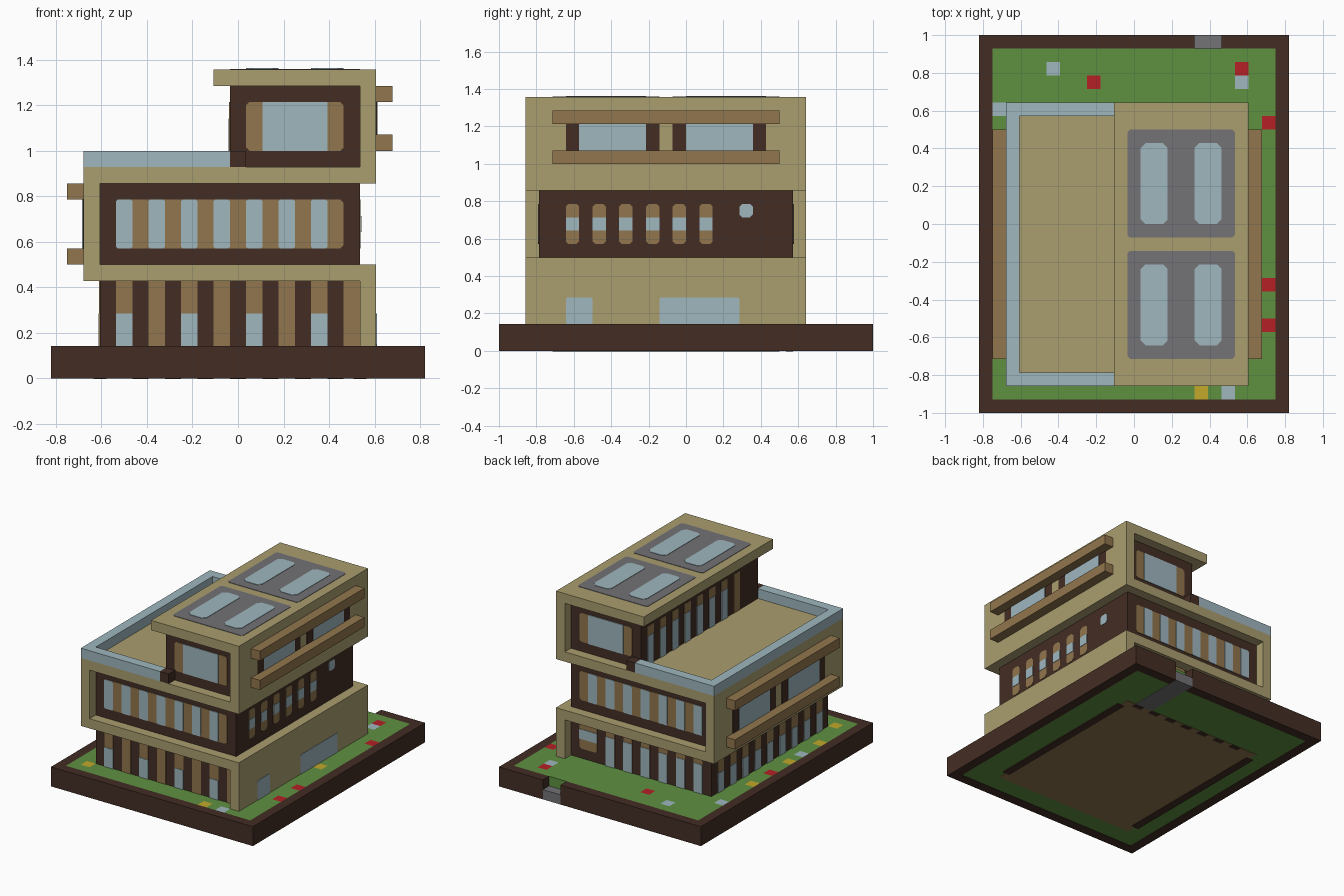
import bpy, bmesh
from mathutils import Vector

if "Cube" in bpy.data.objects:
    bpy.data.objects.remove(bpy.data.objects["Cube"])

U = 1 / 14                          # one building module
ORIGIN = Vector((-11.5, -14, 0))    # plan corner, in modules


def material(name, hex_code):
    srgb = [int(hex_code[i:i + 2], 16) / 255 for i in (0, 2, 4)]
    lin = [((c + 0.055) / 1.055) ** 2.4 for c in srgb] + [1]
    m = bpy.data.materials.new(name)
    m.use_nodes = True
    m.diffuse_color = lin
    m.node_tree.nodes["Principled BSDF"].inputs["Base Color"].default_value = lin
    return m


DARK = material("dark_timber", "432d24")
TAN = material("tan_render", "aa9e6f")
WOOD = material("light_wood", "91764d")
GLASS = material("pale_blue_glass", "9fb7bf")
GREEN = material("grass_green", "5f9141")
GREY = material("grey", "737376")
RED = material("flower_red", "b52025")
YELLOW = material("flower_yellow", "c2a82b")


def finish(name, bm, mats):
    bmesh.ops.recalc_face_normals(bm, faces=bm.faces)
    mesh = bpy.data.meshes.new(name)
    bm.to_mesh(mesh)
    bm.free()
    for m in mats:
        mesh.materials.append(m)
    ob = bpy.data.objects.new(name, mesh)
    bpy.context.collection.objects.link(ob)
    return ob


def box(name, x, y, z, mat):
    """Box from module ranges along each axis."""
    bm = bmesh.new()
    bmesh.ops.create_cube(bm, size=1)
    for v in bm.verts:
        p = [(r[0] + r[1]) / 2 + c * (r[1] - r[0]) for r, c in zip((x, y, z), v.co)]
        v.co = (Vector(p) + ORIGIN) * U
    return finish(name, bm, [mat])


def plate(name, axis, at, side, u, v, mat, layer=1, cut=0.0):
    """Thin panel on a wall; u and v are the two remaining axes in order."""
    bm = bmesh.new()
    outline = []
    for (a, sa), (b, sb), flip in (((u[0], 1), (v[0], 1), 0), ((u[1], -1), (v[0], 1), 1),
                                   ((u[1], -1), (v[1], -1), 0), ((u[0], 1), (v[1], -1), 1)):
        pair = [(a, b + sb * cut), (a + sa * cut, b)] if cut else [(a, b)]
        outline += pair[::-1] if flip else pair
    verts = []
    for p in outline:
        co = list(p)
        co.insert(axis, at)
        verts.append(bm.verts.new((Vector(co) + ORIGIN) * U))
    face = bm.faces.new(verts)
    new = bmesh.ops.extrude_face_region(bm, geom=[face], use_keep_orig=True)["geom"]
    step = Vector((0, 0, 0))
    step[axis] = side * 0.003 * layer
    bmesh.ops.translate(bm, vec=step, verts=[g for g in new if isinstance(g, bmesh.types.BMVert)])
    return finish(name, bm, [mat])


X, Y, Z = 0, 1, 2
CUT = 0.2

# Plinth rim, open at the back for the path
box("rim_front", (0, 23), (0, 1), (0, 2), DARK)
box("rim_right", (0, 1), (1, 28), (0, 2), DARK)
box("rim_left", (22, 23), (1, 28), (0, 2), DARK)
box("rim_back_a", (1, 16), (27, 28), (0, 2), DARK)
box("rim_back_b", (18, 22), (27, 28), (0, 2), DARK)
box("path", (16, 18), (22, 28), (0, 1), GREY)
box("lawn_bed", (1, 22), (1, 27), (0.05, 0.9), GREEN)
plate("ground_floor_underside", Z, 0.05, -1, (3, 19), (3, 22), WOOD)
plate("left_wall_footing", Z, 0.05, -1, (18.6, 19.4), (4, 21), DARK, 2)
plate("right_wall_footing", Z, 0.05, -1, (2.6, 3.4), (4, 21), DARK, 2)
for i in range(5, 18, 2):
    plate("back_footing", Z, 0.05, -1, (i, i + 1), (21.5, 22), DARK, 2)

# Lawn with sunken beds and flush flowers, by cell
HOLES = [(1, 3, 26, 27), (2, 3, 25, 26), (9, 11, 26, 27), (9, 11, 23, 25), (6, 7, 23, 24),
         (21, 22, 25, 27), (1, 2, 1, 3), (1, 2, 21, 22), (9, 10, 1, 2), (12, 13, 1, 2),
         (21, 22, 1, 2), (21, 22, 8, 9), (16, 18, 23, 27)]
FLOWERS = {1: [(19, 25), (8, 24), (21, 21), (21, 9), (21, 6), (1, 14)],
           2: [(16, 1), (1, 6), (1, 11), (1, 17), (20, 14), (2, 2)],
           3: [(19, 24), (5, 25), (18, 1), (1, 22), (1, 9)]}
bm = bmesh.new()
grid = [[bm.verts.new((Vector((i, j, 2)) + ORIGIN) * U) for j in range(1, 28)] for i in range(1, 23)]
sunken = []
for i in range(21):
    for j in range(26):
        f = bm.faces.new((grid[i][j], grid[i + 1][j], grid[i + 1][j + 1], grid[i][j + 1]))
        cell = (i + 1, j + 1)
        for index, cells in FLOWERS.items():
            if cell in cells:
                f.material_index = index
        if any(a <= cell[0] < b and c <= cell[1] < d for a, b, c, d in HOLES):
            sunken.append(f)
new = bmesh.ops.extrude_face_region(bm, geom=sunken)["geom"]
bmesh.ops.translate(bm, vec=(0, 0, -1.05 * U), verts=[g for g in new if isinstance(g, bmesh.types.BMVert)])
for f in bm.faces:
    if abs(f.normal.z) < 0.5:
        f.material_index = 0
lawn = finish("lawn", bm, [GREEN, RED, YELLOW, GLASS])

# Storeys, slabs and side walls
box("ground_storey", (3, 19), (3, 22), (1, 6), DARK)
box("middle_storey", (3, 19), (3, 22), (7, 12), DARK)
box("top_storey", (11, 19), (3, 22), (13, 18), DARK)
box("first_slab", (2, 20), (2, 23), (6, 7), TAN)
box("second_slab", (2, 20), (2, 23), (12, 13), TAN)
box("roof_slab", (10, 20), (2, 23), (18, 19), TAN)
box("ground_side_wall", (19, 20), (2, 23), (1, 6), TAN)
box("middle_side_wall", (2, 3), (2, 23), (7, 12), TAN)
box("top_side_wall", (19, 20), (2, 23), (13, 18), TAN)

# Terrace parapet with dark end blocks
box("parapet_side", (2, 3), (2, 23), (13, 14), GLASS)
for name, y in (("front", (2, 3)), ("back", (22, 23))):
    box("parapet_" + name, (3, 11), y, (13, 14), GLASS)
    box("parapet_end_" + name, (11, 12), y, (13, 14), DARK)

# Beams and wide windows on the two outer walls
for name, beam, wall, side, low, high in (("top", (20, 21), 20, 1, 14, 18),
                                          ("middle", (1, 2), 2, -1, 7, 12)):
    box(name + "_lower_beam", beam, (4, 21), (low, low + 1), WOOD)
    box(name + "_upper_beam", beam, (4, 21), (high - 1, high), WOOD)
    for y in (5, 13):
        plate(name + "_window_frame", X, wall, side, (y, y + 7), (low + 1, high - 1), DARK)
        plate(name + "_window", X, wall, side, (y + 1, y + 6), (low + 1, high - 1), GLASS, 2)

# Front and back window bands
for name, y, side in (("front", 3, -1), ("back", 22, 1)):
    plate(name + "_middle_panel", Y, y, side, (4, 18), (8, 11), WOOD, 1, CUT)
    for x in range(4, 18, 2):
        plate(name + "_middle_window", Y, y, side, (x, x + 1), (8, 11), GLASS, 2, 0.1)
    plate(name + "_top_panel", Y, y, side, (12, 18), (14, 17), WOOD, 1, CUT)
    plate(name + "_top_window", Y, y, side, (13, 17), (14, 17), GLASS, 2)

# Ground storey strips and windows
for x in range(4, 19, 2):
    plate("front_strip", Y, 3, -1, (x, x + 1), (2, 6), WOOD)
    if x % 4 == 0:
        plate("front_window", Y, 3, -1, (x, x + 1), (2, 4), GLASS, 2)
for x in range(4, 15, 2):
    plate("back_strip", Y, 22, 1, (x, x + 1), (2, 6), WOOD)
    plate("back_window", Y, 22, 1, (x, x + 1), (2, 5), GLASS, 2)
plate("back_door_frame", Y, 22, 1, (16, 18), (3, 6), WOOD, 1, CUT)
plate("back_door_window", Y, 22, 1, (16, 18), (4, 5), GLASS, 2)
for y in range(4, 21, 2):
    plate("side_strip", X, 3, -1, (y, y + 1), (2, 6), WOOD)
    plate("side_window", X, 3, -1, (y, y + 1), (2, 4), GLASS, 2)
for y in ((5, 7), (12, 18)):
    plate("ground_side_window", X, 20, 1, y, (2, 4), GLASS, 1, 0.1)

# Middle storey slit windows
for y in range(5, 17, 2):
    plate("slit_frame", X, 19, 1, (y, y + 1), (8, 11), WOOD, 1, CUT)
    plate("slit_window", X, 19, 1, (y, y + 1), (9, 10), GLASS, 2)
plate("small_window", X, 19, 1, (18, 19), (10, 11), GLASS, 1, CUT)

# Terrace side of the top storey
for y in range(6, 21, 2):
    plate("terrace_strip", X, 11, -1, (y, y + 1), (13, 17), WOOD)
    if y % 4 == 0 or y > 9:
        plate("terrace_window", X, 11, -1, (y, y + 1), (13, 16), GLASS, 2)

# Roof light units
for y in (4, 13):
    plate("roof_light_frame", Z, 19, 1, (11, 19), (y, y + 8), GREY, 1, CUT)
    for x in (12, 16):
        plate("roof_light", Z, 19, 1, (x, x + 2), (y + 1, y + 7), GLASS, 2, 0.35)
